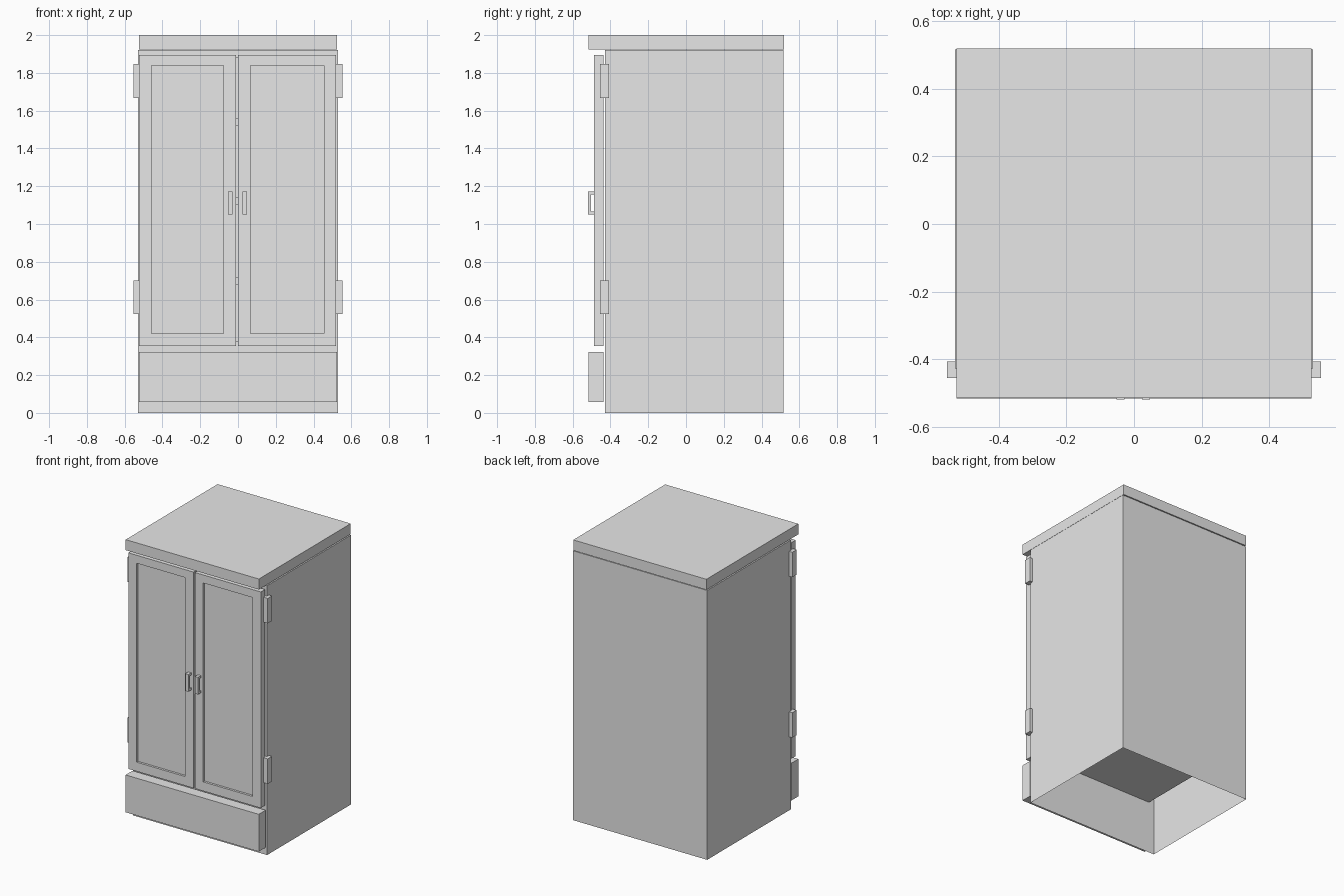
import bpy
import bmesh

if "Cube" in bpy.data.objects:
    bpy.data.objects.remove(bpy.data.objects["Cube"])

# Single plain grey finish
grey = bpy.data.materials.new("plain_grey")
grey.use_nodes = True
colour = (0.8, 0.8, 0.8, 1)
grey.diffuse_color = colour
grey.node_tree.nodes["Principled BSDF"].inputs["Base Color"].default_value = colour


def finish(name, bm):
    bmesh.ops.recalc_face_normals(bm, faces=bm.faces)
    mesh = bpy.data.meshes.new(name)
    bm.to_mesh(mesh)
    bm.free()
    mesh.materials.append(grey)
    obj = bpy.data.objects.new(name, mesh)
    bpy.context.collection.objects.link(obj)
    return obj


def rings(name, steps, open_bottom=False):
    """Join rectangles (x0, x1, z0, z1, y) in order and cap both ends."""
    bm = bmesh.new()
    loops = [[bm.verts.new((x, y, z)) for x, z in
              ((x0, z0), (x1, z0), (x1, z1), (x0, z1))]
             for x0, x1, z0, z1, y in steps]
    for a, b in zip(loops, loops[1:]):
        for i in range(4):
            if open_bottom and a is loops[0] and i == 0:
                continue
            j = (i + 1) % 4
            bm.faces.new((a[i], a[j], b[j], b[i]))
    bm.faces.new(loops[0])
    bm.faces.new(loops[-1])
    return finish(name, bm)


def box(name, x0, x1, y0, y1, z0, z1):
    return rings(name, [(x0, x1, z0, z1, y1), (x0, x1, z0, z1, y0)])


# Carcass: hollow underneath, with a shelf compartment open to the front
outer = (-0.529, 0.529, 0, 1.92)
inner = (-0.488, 0.488, 0.38, 1.88)
rings("carcass", [(*outer, 0.517), (*outer, -0.428),
                  (*inner, -0.428), (*inner, 0.475)], open_bottom=True)
for n, z in enumerate((0.7, 1.12, 1.54)):
    box(f"shelf_{n + 1}", -0.488, 0.488, -0.41, 0.475, z - 0.02, z + 0.02)

# Top slab and plinth panel
box("top_slab", -0.525, 0.525, -0.515, 0.52, 1.925, 2)
box("lower_panel", -0.525, 0.525, -0.516, -0.438, 0.057, 0.323)

# Doors with recessed panels, C-shaped pulls and two hinges each
for side, x0, x1, pull in (("right", -0.525, -0.01, -0.04),
                           ("left", 0, 0.52, 0.036)):
    edge = (x0, x1, 0.355, 1.895)
    panel = (x0 + 0.066, x1 - 0.066, 0.42, 1.838)
    rings(f"{side}_door", [(*edge, -0.438), (*edge, -0.486),
                           (*panel, -0.486), (*panel, -0.47)])

    bm = bmesh.new()
    profile = ((-0.486, 1.05), (-0.519, 1.05), (-0.519, 1.173), (-0.486, 1.173),
               (-0.486, 1.157), (-0.504, 1.157), (-0.504, 1.066), (-0.486, 1.066))
    face = bm.faces.new([bm.verts.new((pull - 0.012, y, z)) for y, z in profile])
    grown = bmesh.ops.extrude_face_region(bm, geom=[face], use_keep_orig=True)
    moved = [v for v in grown["geom"] if isinstance(v, bmesh.types.BMVert)]
    bmesh.ops.translate(bm, verts=moved, vec=(0.024, 0, 0))
    finish(f"{side}_pull", bm)

    s = -1 if side == "right" else 1
    for level, z in (("lower", 0.613), ("upper", 1.757)):
        a, b = sorted((s * 0.515, s * 0.553))
        box(f"{side}_{level}_hinge", a, b, -0.455, -0.407, z - 0.089, z + 0.089)
